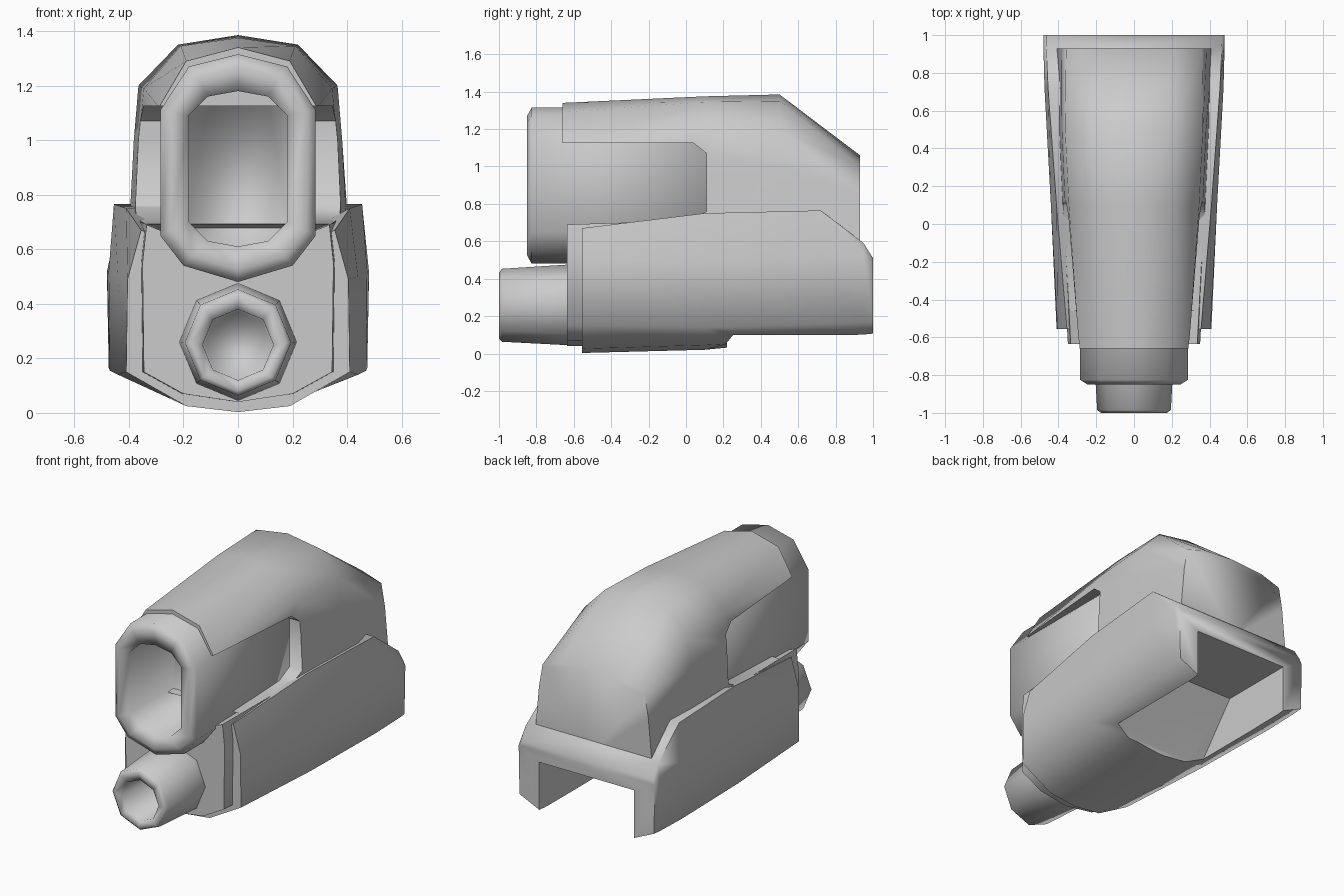
import bpy, bmesh, math

if "Cube" in bpy.data.objects:
    bpy.data.objects.remove(bpy.data.objects["Cube"])


def smooth(ob, angle):
    bpy.ops.object.select_all(action='DESELECT')
    ob.select_set(True)
    bpy.context.view_layer.objects.active = ob
    bpy.ops.object.shade_smooth_by_angle(angle=math.radians(angle))


def finish(name, bm):
    bmesh.ops.recalc_face_normals(bm, faces=bm.faces)
    me = bpy.data.meshes.new(name)
    bm.to_mesh(me)
    bm.free()
    ob = bpy.data.objects.new(name, me)
    bpy.context.collection.objects.link(ob)
    return ob


def loft(name, sections, angle=75):
    """Skin (y, half profile) sections; profiles run top centre to bottom centre."""
    bm = bmesh.new()
    rings = []
    for y, half in sections:
        full = half + [(-x, z) for x, z in half[-2:0:-1]]
        rings.append([bm.verts.new((x, y, z)) for x, z in full])
    n = len(rings[0])
    for a, b in zip(rings, rings[1:]):
        for i in range(n):
            j = (i + 1) % n
            bm.faces.new((a[i], a[j], b[j], b[i]))
    bm.faces.new(rings[0])
    bm.faces.new(rings[-1])
    ob = finish(name, bm)
    smooth(ob, angle)
    return ob


def cutter(name, profile, width):
    """Extrude a (y, z) outline across x."""
    bm = bmesh.new()
    l, r = [[bm.verts.new((s * width, y, z)) for y, z in profile] for s in (-1, 1)]
    for i in range(len(l)):
        j = (i + 1) % len(l)
        bm.faces.new((l[i], l[j], r[j], r[i]))
    bm.faces.new(l)
    bm.faces.new(r)
    ob = finish(name, bm)
    ob.hide_render = True
    return ob


def cut(ob, tool, angle=75):
    m = ob.modifiers.new("cut", 'BOOLEAN')
    m.operation, m.solver, m.object = 'DIFFERENCE', 'EXACT', tool
    bpy.ops.object.select_all(action='DESELECT')
    ob.select_set(True)
    bpy.context.view_layer.objects.active = ob
    bpy.ops.object.modifier_apply(modifier=m.name)
    bpy.data.objects.remove(tool)
    smooth(ob, angle)


# Upper housing with the sloped rear and side windows
upper = loft("upper_housing", [
    (-0.66, [(0, 1.34), (.19, 1.29), (.29, 1.12), (.31, .95), (.33, .74), (0, .74)]),
    (0.10, [(0, 1.375), (.21, 1.345), (.345, 1.19), (.365, 1.0), (.385, .56), (0, .56)]),
    (0.50, [(0, 1.385), (.22, 1.35), (.365, 1.20), (.382, 1.0), (.405, .56), (0, .56)]),
    (0.93, [(0, 1.06), (.22, 1.045), (.36, 1.0), (.385, .86), (.415, .53), (0, .53)]),
])
cut(upper, cutter("window_cutter", [
    (-.8, .68), (.01, .71), (.11, .76), (.11, 1.07), (.04, 1.125), (-.8, 1.125)], .7))

# Large oval barrel, the last sections form its bore
outer = [(0, 1.315), (.18, 1.27), (.285, 1.11), (.285, .65), (.20, .54), (0, .48)]
rim = [(0, 1.27), (.15, 1.23), (.245, 1.10), (.245, .67), (.17, .575), (0, .525)]
bore = [(0, 1.18), (.11, 1.16), (.18, 1.09), (.18, .70), (.11, .63), (0, .61)]
loft("barrel", [(.2, outer), (-.825, outer), (-.85, rim), (-.83, bore), (-.40, bore)], 100)

# Front block of the lower frame, dished on top to clear the bore
front = [(0, .55), (.335, .69), (.35, .55), (.345, .15), (.20, .07), (0, .04)]
loft("frame_front", [(-.635, front), (.15, [(x * 1.12, z + (.025 if z > .5 else 0)) for x, z in front])])

# Outer lower frame, hollow under the rear so that two legs remain
frame = loft("lower_frame", [
    (-.555, [(0, .52), (.355, .67), (.405, .49), (.41, .15), (.19, .025), (0, .003)]),
    (.10, [(0, .56), (.41, .75), (.44, .50), (.44, .14), (.20, .045), (0, .02)]),
    (.72, [(0, .77), (.455, .765), (.474, .52), (.470, .155), (.29, .08), (0, .08)]),
    (.95, [(0, .59), (.465, .59), (.48, .52), (.474, .165), (.31, .09), (0, .09)]),
    (1.0, [(0, .51), (.465, .51), (.48, .48), (.474, .17), (.31, .095), (0, .095)]),
])
cut(frame, cutter("rear_cavity_cutter", [
    (.22, -.1), (1.2, -.1), (1.2, .41), (.50, .41), (.22, .06)], .335))

# Small eight-sided tube under the barrel
tube = []
for y, r, z in ((-.55, .215, .26), (-.64, .215, .26), (-.985, .195, .258),
                (-1.0, .175, .255), (-.985, .13, .25), (-.72, .12, .25)):
    tube.append((y, [(r * math.sin(math.pi * i / 4), z + r * math.cos(math.pi * i / 4))
                     for i in range(5)]))
loft("small_tube", tube, 100)
